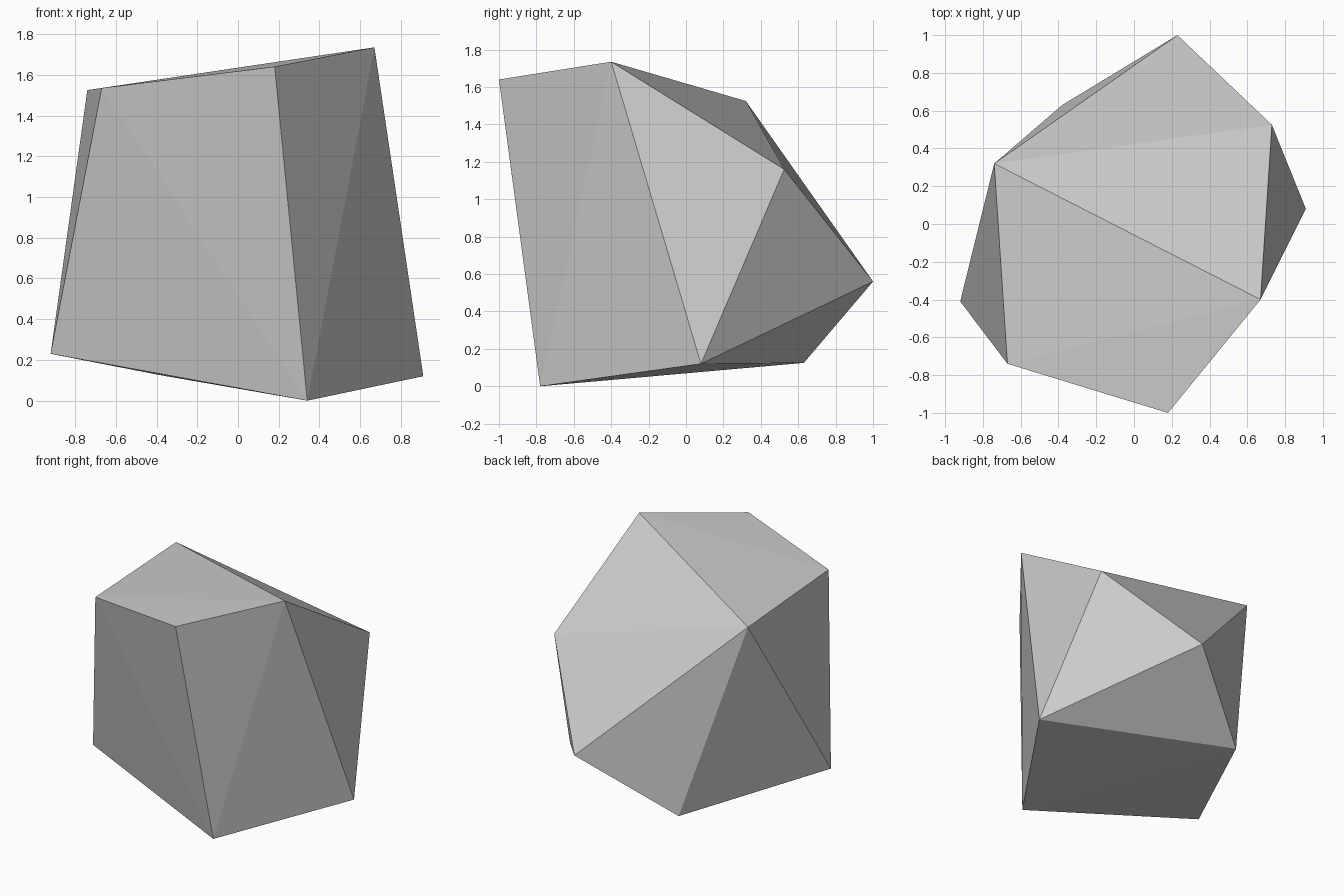
import bpy, bmesh

if "Cube" in bpy.data.objects:
    bpy.data.objects.remove(bpy.data.objects["Cube"])

# Corner points of the faceted boulder
corners = [
    (0.34, -0.78, 0.00), (0.91, 0.08, 0.12), (-0.38, 0.63, 0.125), (-0.92, -0.41, 0.23),  # underside
    (0.23, 1.00, 0.56), (0.73, 0.525, 1.16),                                             # back slope
    (-0.74, 0.32, 1.525), (-0.67, -0.74, 1.535), (0.18, -1.00, 1.64), (0.67, -0.40, 1.735),  # crown
]

# Boulder: flat-shaded convex shell around the corners
bm = bmesh.new()
for c in corners:
    bm.verts.new(c)
bmesh.ops.convex_hull(bm, input=bm.verts[:])
bmesh.ops.recalc_face_normals(bm, faces=bm.faces[:])
mesh = bpy.data.meshes.new("boulder")
bm.to_mesh(mesh)
bm.free()

# Plain stone colour
stone = bpy.data.materials.new("stone grey")
stone.diffuse_color = (0.6, 0.6, 0.6, 1)
stone.use_nodes = True
stone.node_tree.nodes["Principled BSDF"].inputs["Base Color"].default_value = stone.diffuse_color
mesh.materials.append(stone)

boulder = bpy.data.objects.new("boulder", mesh)
bpy.context.collection.objects.link(boulder)
